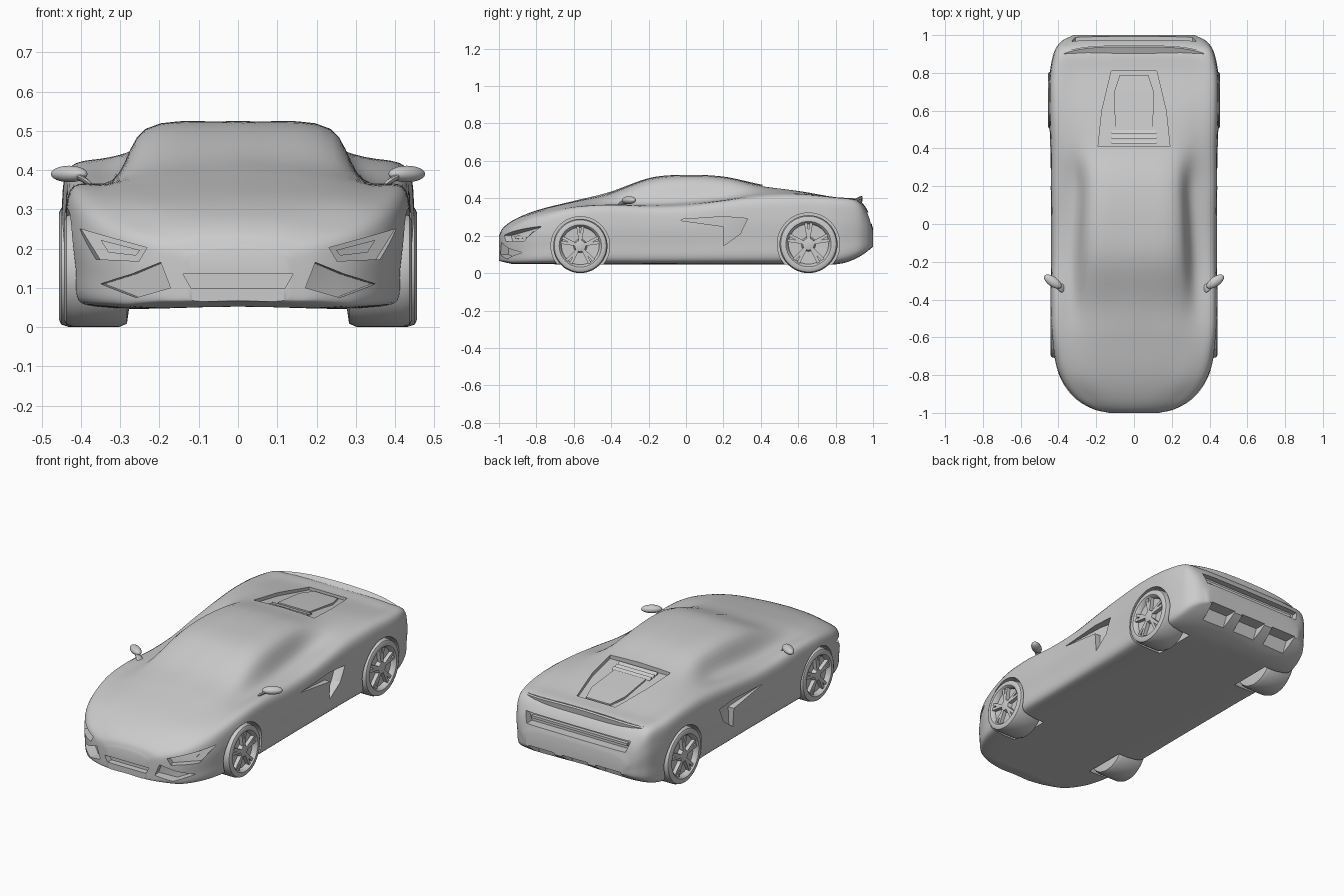
import bpy, bmesh, math
from mathutils import Vector, Matrix

if "Cube" in bpy.data.objects:
    bpy.data.objects.remove(bpy.data.objects["Cube"])


def spline(pts, n):
    """Smooth curve through points of any dimension, n steps per span."""
    p = [Vector(q) for q in pts]
    h = [max((b - a).length, 1e-5) ** 0.5 for a, b in zip(p, p[1:])]
    s = [(b - a) / k for a, b, k in zip(p, p[1:], h)]
    m = [s[0]] + [(s[i - 1] * h[i] + s[i] * h[i - 1]) / (h[i] + h[i - 1])
                  for i in range(1, len(s))] + [s[-1]]
    out = []
    for i in range(len(s)):
        for j in range(n):
            t = j / n
            a, b = t * t * (3 - 2 * t), t * (1 - t) ** 2
            c = t * t * (t - 1)
            out.append(p[i] * (1 - a) + p[i + 1] * a + m[i] * (b * h[i]) + m[i + 1] * (c * h[i]))
    return out + [p[-1]]


def loft(name, rings, angle=35):
    """Skin closed rings of points and cap both ends."""
    bm = bmesh.new()
    vs = [[bm.verts.new(c) for c in r] for r in rings]
    n = len(rings[0])
    for a, b in zip(vs, vs[1:]):
        for i in range(n):
            k = (i + 1) % n
            bm.faces.new((a[i], a[k], b[k], b[i]))
    caps = [bm.faces.new(vs[0]), bm.faces.new(vs[-1])]
    bmesh.ops.triangulate(bm, faces=caps)
    bmesh.ops.recalc_face_normals(bm, faces=bm.faces)
    me = bpy.data.meshes.new(name)
    bm.to_mesh(me)
    bm.free()
    ob = bpy.data.objects.new(name, me)
    bpy.context.collection.objects.link(ob)
    smooth(ob, angle)
    return ob


def smooth(ob, angle=35):
    bpy.ops.object.select_all(action='DESELECT')
    ob.select_set(True)
    bpy.context.view_layer.objects.active = ob
    bpy.ops.object.shade_smooth_by_angle(angle=math.radians(angle))


def prism(name, pts, off):
    return loft(name, [pts, [Vector(p) + Vector(off) for p in pts]])


def cut(ob, cutter):
    mod = ob.modifiers.new("cut", 'BOOLEAN')
    mod.operation, mod.solver, mod.object = 'DIFFERENCE', 'EXACT', cutter
    bpy.context.view_layer.objects.active = ob
    bpy.ops.object.modifier_apply(modifier=mod.name)
    bpy.data.objects.remove(cutter)


def flip(pts, s):
    return [(x * s, y, z) for x, y, z in pts]


def turned(name, prof, y, z, s, n=48):
    """Revolve (radius, x) pairs about a wheel axle."""
    return loft(name, [[(x * s, y + r * math.cos(2 * math.pi * i / n), z + r * math.sin(2 * math.pi * i / n))
                        for i in range(n)] for r, x in prof])


# Body stations: y, half width, shoulder z, glass base x/z, roof edge x/z, centre z
stations = [
    (-1.0, .13, .175, .09, .19, .05, .197, .20),
    (-.98, .215, .205, .15, .225, .09, .235, .24),
    (-.92, .315, .24, .22, .265, .12, .28, .285),
    (-.8, .395, .29, .30, .318, .16, .33, .335),
    (-.6, .435, .342, .335, .357, .20, .378, .386),
    (-.42, .44, .358, .33, .367, .24, .41, .43),
    (-.18, .438, .347, .32, .375, .24, .488, .512),
    (.0, .438, .352, .31, .385, .235, .505, .525),
    (.2, .44, .378, .305, .40, .225, .497, .516),
    (.4, .442, .40, .325, .43, .22, .462, .474),
    (.6, .448, .408, .325, .428, .20, .438, .442),
    (.8, .445, .395, .31, .402, .20, .405, .406),
    (.91, .422, .378, .31, .39, .20, .394, .396),
    (.965, .385, .31, .30, .335, .18, .343, .345),
    (1.0, .32, .215, .25, .23, .15, .235, .238),
]


def body_ring(q):
    y, w, zs, xg, zg, xr, zr, zt = q
    zb = .052 + .09 * max(0, (y - .78) / .22) ** 2 + .015 * max(0, (-.93 - y) / .07)
    h = zs - zb
    half = spline([(0, zb), (.86 * w, zb), (.965 * w, zb + .06 * h), (.99 * w, zb + .35 * h),
                   (w, zb + .72 * h), (.955 * w, zs), (xg, zg), (xr, zr), (0, zt)], 5)
    return [(x, y, z) for x, z in half] + [(-x, y, z) for x, z in half[-2:0:-1]]


body = loft("body_shell", [body_ring(q) for q in spline(stations, 7)])

# Wheel arches, side scoops, headlight pockets and corner intakes
wheels = [("front", -.565, .145, .443), ("rear", .655, .155, .456)]
scoop = [(.432, -.06, .285), (.40, .2, .302), (.385, .33, .292), (.385, .29, .21), (.41, .2, .145), (.405, .2, .25)]
lamp = [(.40, -.76, .25), (.22, -.935, .2), (.24, -.925, .165), (.35, -.83, .17)]
corner = [(.19, -.945, .165), (.165, -.95, .10), (.25, -.90, .075), (.34, -.82, .11), (.26, -.89, .135)]
for s in (1, -1):
    for nm, y, r, x in wheels:
        cut(body, turned("arch_cutter", [(r + .012, .265), (r + .012, .6)], y, r, s))
    cut(body, prism("scoop_cutter", flip(scoop, s), (.2 * s, 0, 0)))
    cut(body, prism("lamp_cutter", flip(lamp, s), (.1 * s, -.3, .02)))
    cut(body, prism("intake_cutter", flip(corner, s), (.05 * s, -.3, 0)))

# Centre grille, tail lamp channel, rear bumper slot and engine bay recess
cut(body, prism("grille_cutter", [(-.14, -.965, .135), (.14, -.965, .135), (.12, -.965, .10), (-.12, -.965, .10)], (0, -.2, 0)))
cut(body, prism("tail_cutter", [(-.33, .94, .325), (.33, .94, .325), (.31, .94, .265), (-.31, .94, .265)], (0, .2, 0)))
for x in (-.21, 0, .21):
    cut(body, prism("diffuser_cutter", [(x - .08, .93, .15), (x + .08, .93, .15), (x + .065, .9, .03), (x - .065, .9, .03)], (0, .2, 0)))
cut(body, prism("engine_bay_cutter", [(-.19, .41, .445), (.19, .41, .445), (.17, .6, .42), (.12, .81, .388),
                                     (-.12, .81, .388), (-.17, .6, .42)], (0, 0, .15)))
smooth(body, 32)

# Engine cover with louvres in front of it
prism("engine_cover", [(-.10, .50, .425), (.10, .50, .425), (.105, .7, .40), (.075, .79, .385),
                       (-.075, .79, .385), (-.105, .7, .40)], (0, 0, .016))
for i in range(3):
    y = .425 + i * .027
    z = .455 - i * .004
    prism("engine_louvre", [(-.12, y, z), (.12, y, z), (.12, y + .018, z - .012), (-.12, y + .018, z - .012)], (0, 0, -.02))

# Rear spoiler lip following the tail curve
rings = []
for i in range(25):
    x = -.37 + .74 * i / 24
    k = (x / .37) ** 2
    y, z = .945 - .035 * k ** 2, .413 - .02 * k
    rings.append([(x, y - .085, z - .03), (x, y - .04, z - .014), (x, y - .008, z), (x, y, z - .006), (x, y - .005, z - .05), (x, y - .06, z - .06)])
loft("rear_spoiler", rings)

# Tail lamp bar and rear bumper ridge
prism("tail_lamp_bar", [(-.30, .93, .302), (.30, .93, .302), (.30, .93, .288), (-.30, .93, .288)], (0, .03, 0))

# Lamp lenses
for s in (1, -1):
    prism("headlight_lens", flip([(.35, -.80, .222), (.25, -.90, .196), (.26, -.895, .182), (.33, -.83, .19)], s), (0, -.018, 0))

# Wheels: tyre with dished rim, hub and twin spokes
for nm, y, r, x in wheels:
    for s in (1, -1):
        prof = [(.01, x - .165), (r * .7, x - .165), (r * .94, x - .16), (r, x - .14), (r, x - .025), (r * .96, x - .006),
                (r * .88, x), (r * .78, x - .001), (r * .73, x - .008), (r * .69, x - .028), (r * .25, x - .03),
                (r * .2, x - .008), (r * .1, x - .005), (.003, x - .005)]
        turned(nm + "_wheel", prof, y, r, s)
        for i in range(5):
            for d in (-.13, .13):
                a = 2 * math.pi * i / 5 + math.pi / 2
                pts = []
                for rad, wid, ang in ((.14, .05, a), (.75, .055, a + d), (.75, -.055, a + d), (.14, -.05, a)):
                    c, sn = math.cos(ang), math.sin(ang)
                    pts.append(((x - .034) * s, y + r * (rad * c - wid * sn), r + r * (rad * sn + wid * c)))
                prism(nm + "_spoke", pts, (.026 * s, 0, 0))

# Door mirrors on short stalks
for s in (1, -1):
    bpy.ops.mesh.primitive_uv_sphere_add(segments=32, ring_count=16)
    m = bpy.context.object
    m.name = "door_mirror"
    m.data.transform(Matrix.Translation((.43 * s, -.305, .39)) @ Matrix.Rotation(math.radians(35 * s), 4, 'Z')
                     @ Matrix.Diagonal((.054, .026, .021, 1)))
    smooth(m, 60)
    path = spline([(.36, -.335, .345), (.385, -.34, .37), (.415, -.315, .388)], 5)
    loft("mirror_stalk", [flip([p + Vector((0, .022 * math.cos(t), .009 * math.sin(t)))
                                for t in [k * math.pi / 6 for k in range(12)]], s) for p in path])
